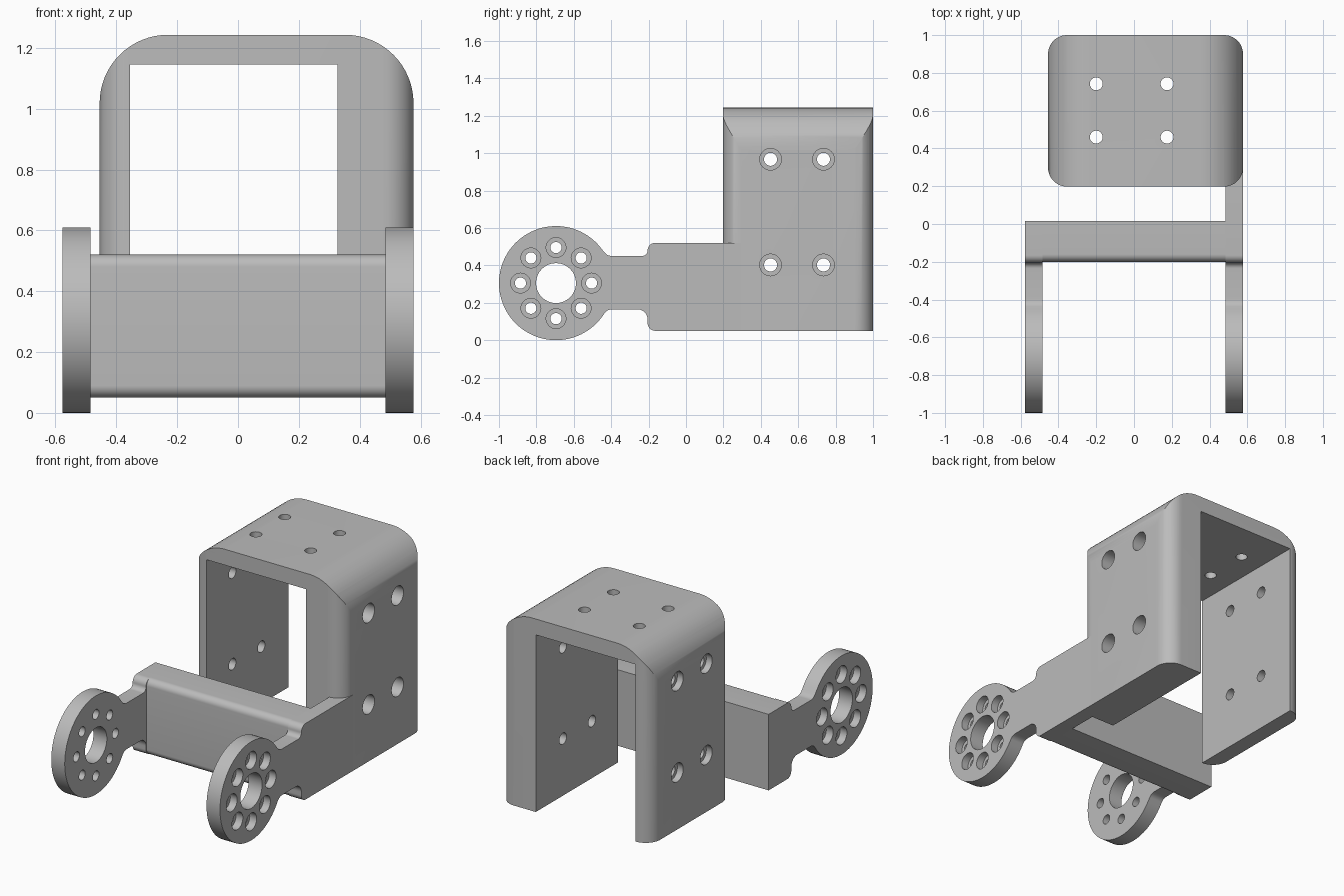
import bpy, bmesh
from math import sin, cos, pi, radians, hypot, acos, tan
from mathutils import Vector

if "Cube" in bpy.data.objects:
    bpy.data.objects.remove(bpy.data.objects["Cube"], do_unlink=True)

grey = bpy.data.materials.new("light_grey")
grey.use_nodes = True
GREY = (0.50, 0.50, 0.50, 1)
grey.diffuse_color = GREY
grey.node_tree.nodes["Principled BSDF"].inputs["Base Color"].default_value = GREY


def circle(u, v, r, n=32):
    return [(u + r * cos(2 * pi * i / n), v + r * sin(2 * pi * i / n)) for i in range(n)]


def rounded(corners, steps=10):
    """Outline from (u, v, radius) corners, each radius swept as a true arc."""
    out = []
    for i, (u, v, r) in enumerate(corners):
        p = Vector((u, v))
        if r == 0:
            out.append((u, v))
            continue
        a = (Vector(corners[i - 1][:2]) - p).normalized()
        b = (Vector(corners[(i + 1) % len(corners)][:2]) - p).normalized()
        half = acos(max(-1, min(1, a.dot(b)))) / 2
        centre = p + (a + b).normalized() * (r / sin(half))
        start = p + a * (r / tan(half)) - centre
        end = p + b * (r / tan(half)) - centre
        sweep = start.angle_signed(end)
        for k in range(steps + 1):
            t = -sweep * k / steps
            out.append((centre.x + start.x * cos(t) - start.y * sin(t),
                        centre.y + start.x * sin(t) + start.y * cos(t)))
    return out


def prism(name, outlines, axis, lo, hi):
    """Extrude one or more flat outlines along an axis into one object."""
    place = {"x": lambda u, v, t: (t, u, v),
             "y": lambda u, v, t: (u, t, v),
             "z": lambda u, v, t: (u, v, t)}[axis]
    bm = bmesh.new()
    for pts in outlines:
        ends = [[bm.verts.new(place(u, v, t)) for u, v in pts] for t in (lo, hi)]
        n = len(pts)
        bm.faces.new(ends[0])
        bm.faces.new(ends[1])
        for i in range(n):
            j = (i + 1) % n
            bm.faces.new((ends[0][i], ends[0][j], ends[1][j], ends[1][i]))
    bmesh.ops.recalc_face_normals(bm, faces=bm.faces)
    mesh = bpy.data.meshes.new(name)
    bm.to_mesh(mesh)
    bm.free()
    mesh.materials.append(grey)
    obj = bpy.data.objects.new(name, mesh)
    bpy.context.collection.objects.link(obj)
    return obj


def boolean(obj, cutter, operation="DIFFERENCE"):
    mod = obj.modifiers.new("cut", "BOOLEAN")
    mod.operation, mod.solver, mod.object = operation, "EXACT", cutter
    bpy.context.view_layer.objects.active = obj
    bpy.ops.object.modifier_apply(modifier=mod.name)
    bpy.data.objects.remove(cutter, do_unlink=True)


def drill(obj, centres, r, axis, lo, hi):
    boolean(obj, prism("cutter", [circle(u, v, r) for u, v in centres], axis, lo, hi))


OUT, IN = 0.577, 0.485             # outer and inner faces of the arms
BOTTOM, BAR_TOP = 0.05, 0.52
HUB_Y, HUB_Z, HUB_R = -0.695, 0.305, 0.305

# Upside-down U bracket: arch profile crossed with a rounded plan
arch = rounded([(-0.455, BOTTOM, 0), (-0.455, 1.243, 0.225), (OUT, 1.243, 0.225),
                (OUT, BOTTOM, 0), (0.327, BOTTOM, 0), (0.327, 1.145, 0),
                (-0.355, 1.145, 0), (-0.355, BOTTOM, 0)], 16)
bracket = prism("bracket", [arch], "y", 0.198, 1.0)
plan = rounded([(-0.455, 0.198, 0.1), (OUT, 0.198, 0.1),
                (OUT, 1.0, 0.1), (-0.455, 1.0, 0.1)], 12)
boolean(bracket, prism("cutter", [plan], "z", 0, 1.4), "INTERSECT")

# Counterbored side holes and plain top holes
side_holes = [(y, z) for y in (0.452, 0.735) for z in (0.402, 0.967)]
drill(bracket, side_holes, 0.035, "x", -1, 1)
drill(bracket, side_holes, 0.058, "x", 0.385, 1)
drill(bracket, side_holes, 0.058, "x", -1, -0.415)
drill(bracket, [(x, y) for x in (-0.2, 0.175) for y in (0.46, 0.742)], 0.034, "z", 1, 1.4)


def arm_outline(back):
    """Round hub, narrow neck and deep plate reaching to y = back."""
    arc = [radians(36 + 288 * i / 72) for i in range(73)]
    hub = [(HUB_Y + HUB_R * cos(a), HUB_Z + HUB_R * sin(a), 0) for a in arc]
    return rounded(hub + [
        (-0.42, 0.165, 0.05), (-0.205, 0.165, 0.055), (-0.205, BOTTOM, 0.04),
        (back, BOTTOM, 0), (back, BAR_TOP, 0),
        (-0.205, BAR_TOP, 0.04), (-0.205, 0.45, 0.03), (-0.42, 0.45, 0.05)])


# Arms with a bored hub and a ring of eight counterbored holes
ring = circle(HUB_Y, HUB_Z, 0.19, 8)
parts = [bracket]
for name, side, back in (("left_arm", 1, 0.3), ("right_arm", -1, 0.017)):
    arm = prism(name, [arm_outline(back)], "x", side * IN, side * OUT)
    drill(arm, [(HUB_Y, HUB_Z)], 0.107, "x", -1, 1)
    drill(arm, ring, 0.03, "x", -1, 1)
    drill(arm, ring, 0.053, "x", side * 0.53, side)
    parts.append(arm)

# Cross bar joining the arms, rounded along its front edges
bar = rounded([(-0.2, BOTTOM, 0.04), (0.017, BOTTOM, 0),
               (0.017, BAR_TOP, 0), (-0.2, BAR_TOP, 0.04)])
parts.append(prism("cross_bar", [bar], "x", -IN, IN))

# Smooth curves, crisp edges
bpy.ops.object.select_all(action="DESELECT")
for obj in parts:
    obj.select_set(True)
bpy.context.view_layer.objects.active = parts[0]
bpy.ops.object.shade_smooth_by_angle(angle=radians(30))
